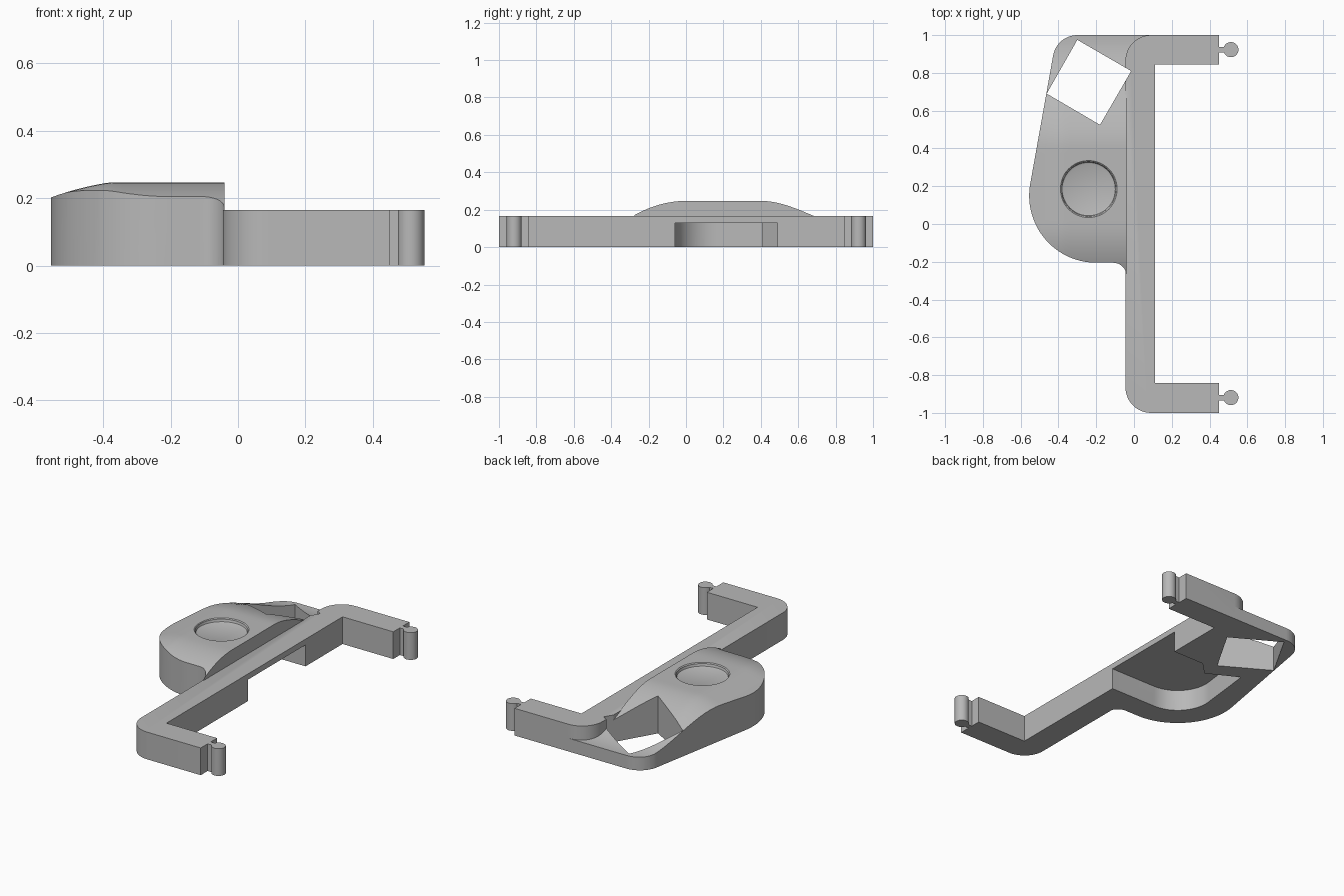
import bpy, bmesh
from math import cos, sin, radians
from mathutils import Matrix, Vector

cube = bpy.data.objects.get("Cube")
if cube:
    bpy.data.objects.remove(cube)

grey = bpy.data.materials.new("plain grey")
grey.use_nodes = True
color = (0.48, 0.48, 0.48, 1)
grey.diffuse_color = color
grey.node_tree.nodes["Principled BSDF"].inputs["Base Color"].default_value = color

HEIGHT = 0.165


def arc(cx, cy, r, start, end, n=12):
    angles = [radians(start + (end - start) * i / n) for i in range(n + 1)]
    return [(cx + r * cos(a), cy + r * sin(a)) for a in angles]


def finish(name, bm):
    bmesh.ops.recalc_face_normals(bm, faces=bm.faces)
    mesh = bpy.data.meshes.new(name)
    bm.to_mesh(mesh)
    bm.free()
    mesh.materials.append(grey)
    ob = bpy.data.objects.new(name, mesh)
    bpy.context.collection.objects.link(ob)
    return ob


def raise_faces(bm, height):
    """Extrude a flat sheet into a closed solid whose top follows height(x, y)."""
    new = bmesh.ops.extrude_face_region(bm, geom=bm.faces[:], use_keep_orig=True)
    for v in new["geom"]:
        if isinstance(v, bmesh.types.BMVert):
            v.co.z = height(v.co.x, v.co.y)


def prism(name, points, z0, z1):
    bm = bmesh.new()
    bm.faces.new([bm.verts.new((x, y, z0)) for x, y in points])
    raise_faces(bm, lambda x, y: z1)
    return finish(name, bm)


def combine(target, other, operation):
    mod = target.modifiers.new(operation.lower(), 'BOOLEAN')
    mod.operation, mod.object, mod.solver = operation, other, 'EXACT'
    bpy.context.view_layer.objects.active = target
    bpy.ops.object.modifier_apply(modifier=mod.name)
    bpy.data.objects.remove(other)


def dome_height(x, y):
    t = min(max((y - 0.4) / 0.58, 0), 1)
    s = t * t * (3 - 2 * t)
    u = max(0, -0.38 - x)
    edge = (0.15 * u + 0.6 * u * u) * (1 - s)
    return 0.247 - 0.167 * s - max(0, -y) ** 2 - edge


# C-shaped bracket with rounded outer corners
bracket = prism("bracket",
                [(0.45, -1), (0.45, -0.843), (0.11, -0.843), (0.11, 0.845), (0.45, 0.845), (0.45, 1)]
                + arc(0.09, 0.865, 0.135, 90, 180) + arc(0.09, -0.865, 0.135, 180, 270),
                0, HEIGHT)

# domed pod: curved sheet solid trimmed to the outline
bm = bmesh.new()
bmesh.ops.create_grid(bm, x_segments=32, y_segments=60, size=1,
                      matrix=Matrix.Translation((-0.225, 0.35, 0)) @ Matrix.Diagonal((0.375, 0.7, 1, 1)))
raise_faces(bm, dome_height)
pod = finish("pod", bm)
outline = (arc(-0.11, -0.275, 0.07, 0, 90, 8) + arc(-0.2, 0.15, 0.355, 270, 170, 30)
           + arc(-0.3, 0.87, 0.13, 170, 90) + [(0.09, 1), (0.09, 0.9), (-0.04, 0.86)])
combine(pod, prism("pod_outline", outline, -0.0, 0.5), 'INTERSECT')
combine(bracket, pod, 'UNION')

# tilted square opening
combine(bracket, prism("square_cutter", [(-0.30, 0.975), (-0.015, 0.81), (-0.18, 0.525), (-0.462, 0.69)],
                       -0.1, 0.5), 'DIFFERENCE')

# underside pocket, open through the bar
pocket = ([(0.2, -0.06)] + arc(-0.2, 0.15, 0.21, 270, 170, 20)
          + [(-0.37, 0.51), (-0.18, 0.41), (-0.1, 0.49), (0.2, 0.49)])
combine(bracket, prism("pocket_cutter", pocket, -0.1, 0.13), 'DIFFERENCE')

# shallow round dimple with softened edges
bm = bmesh.new()
rings = []
for r, z in [(0.132, 0.224), (0.141, 0.228), (0.144, 0.236), (0.145, 0.242), (0.152, 0.248), (0.152, 0.3)]:
    rings.append([bm.verts.new((x, y, z)) for x, y in arc(-0.24, 0.185, r, 0, 360, 48)[:-1]])
for low, high in zip(rings, rings[1:]):
    for i in range(len(low)):
        j = (i + 1) % len(low)
        bm.faces.new((low[i], low[j], high[j], high[i]))
bm.faces.new(rings[0])
bm.faces.new(rings[-1])
combine(bracket, finish("dimple_cutter", bm), 'DIFFERENCE')

# snap pins on the arm ends
parts = [bracket]
for side, y in (("front", -0.919), ("back", 0.923)):
    parts.append(prism(side + "_snap_pin",
                       [(0.44, y + 0.015), (0.44, y - 0.015)]
                       + arc(0.513, y, 0.04, -158, 158, 32), 0, HEIGHT))

bpy.ops.object.select_all(action='DESELECT')
for ob in parts:
    ob.select_set(True)
bpy.context.view_layer.objects.active = bracket
bpy.ops.object.shade_smooth_by_angle(angle=radians(30))
